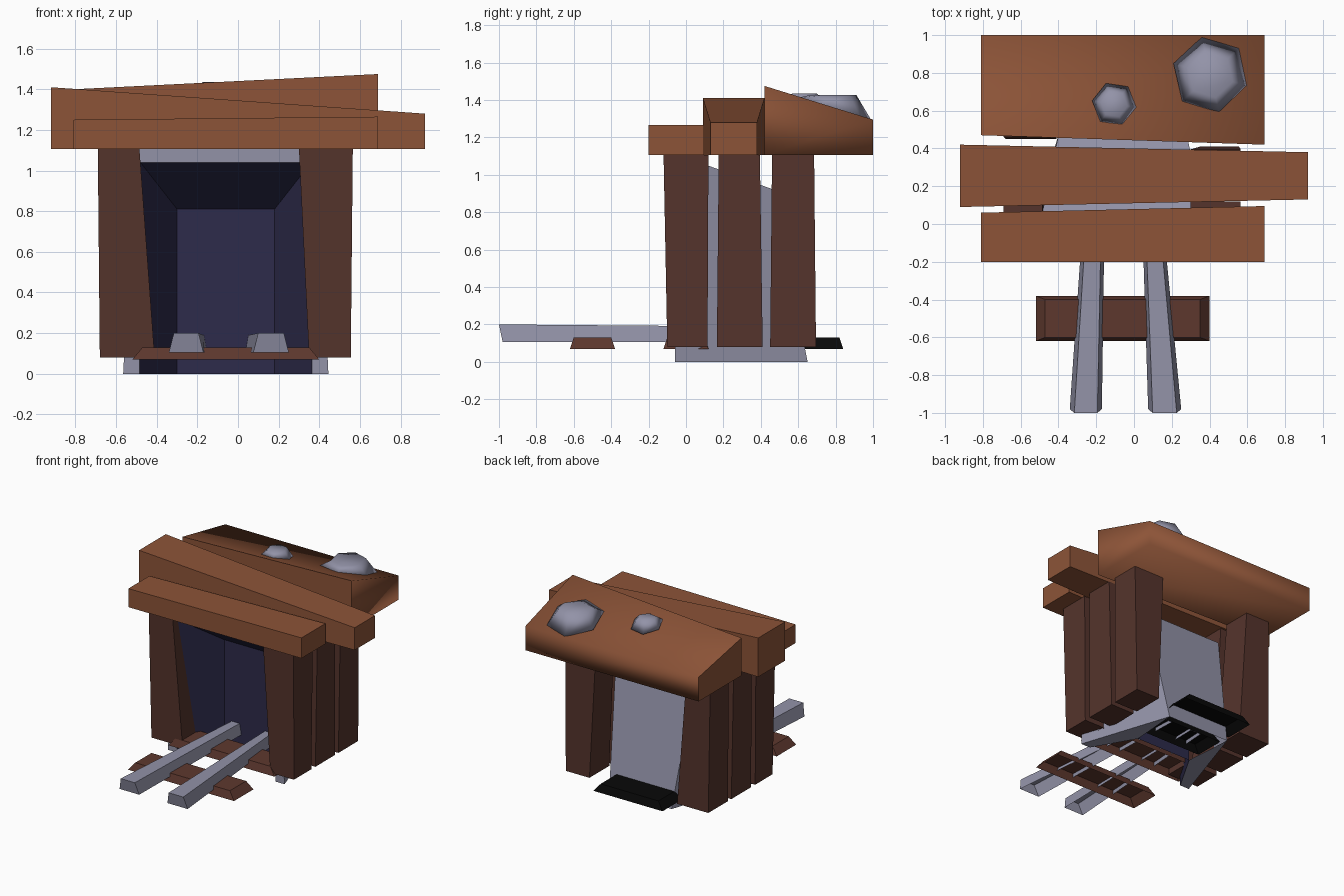
import bpy, bmesh, math

if "Cube" in bpy.data.objects:
    bpy.data.objects.remove(bpy.data.objects["Cube"])


def material(name, rgb):
    m = bpy.data.materials.new(name)
    m.diffuse_color = (*rgb, 1)
    m.use_nodes = True
    m.node_tree.nodes["Principled BSDF"].inputs["Base Color"].default_value = m.diffuse_color
    return m


BEAM = material("warm brown wood", (0.265, 0.088, 0.039))
POST = material("dark brown wood", (0.09, 0.034, 0.025))
TIE = material("reddish brown wood", (0.11, 0.039, 0.027))
GREY = material("grey stone", (0.29, 0.29, 0.39))
NAVY = material("dark navy", (0.026, 0.024, 0.069))
BLACK = material("black wood", (0.0025, 0.0025, 0.0025))


def finish(name, bm, mats, smooth=False):
    me = bpy.data.meshes.new(name)
    bm.to_mesh(me)
    bm.free()
    for m in mats:
        me.materials.append(m)
    for p in me.polygons:
        p.use_smooth = smooth
    ob = bpy.data.objects.new(name, me)
    bpy.context.collection.objects.link(ob)
    return ob


def block(name, low, high, mat, open_bottom=False, smooth=False):
    """Six-sided block from four lower and four upper corners."""
    bm = bmesh.new()
    a = [bm.verts.new(p) for p in low]
    b = [bm.verts.new(p) for p in high]
    bm.faces.new(b)
    for i in range(4):
        j = (i + 1) % 4
        bm.faces.new((a[i], a[j], b[j], b[i]))
    bottom = bm.faces.new(a[::-1])
    bmesh.ops.recalc_face_normals(bm, faces=bm.faces)
    if open_bottom:
        bm.faces.remove(bottom)
    return finish(name, bm, [mat], smooth)


def rect(x0, x1, y0, y1, z):
    return [(x0, y0, z), (x1, y0, z), (x1, y1, z), (x0, y1, z)]


# Roof beams: plan corners (left front, right front, right back, left back) and top heights
def beam(name, x0, x1, ys, zs, smooth=False):
    plan = list(zip((x0, x1, x1, x0), ys))
    return block(name, [(x, y, 1.105) for x, y in plan],
                 [(x, y, z) for (x, y), z in zip(plan, zs)], BEAM, smooth=smooth)


beam("front_roof_beam", -0.81, 0.69, (-0.2, -0.2, 0.095, 0.06), (1.25, 1.265, 1.265, 1.25))
beam("middle_roof_beam", -0.92, 0.92, (0.09, 0.13, 0.38, 0.42), (1.41, 1.28, 1.28, 1.41))
slab = beam("back_roof_slab", -0.81, 0.69, (0.47, 0.42, 1.0, 1.0),
            (1.40, 1.475, 1.295, 1.295), True)
# the front and left end of the slab keep hard edges, the rest is soft
for e in slab.data.edges:
    if any(set(e.vertices) <= s for s in ({0, 1, 4, 5}, {0, 3, 4, 7})):
        e.use_edge_sharp = True

# Side posts, three on each side, slightly tapered
post_y = [(-0.10, 0.115, -0.12, 0.12), (0.165, 0.41, 0.175, 0.395), (0.45, 0.695, 0.46, 0.685)]
for i, (b0, b1, t0, t1) in enumerate(post_y):
    block(f"left_post_{i + 1}", rect(-0.68, -0.41, b0, b1, 0.08),
          rect(-0.69, -0.485, t0, t1, 1.105), POST)
    block(f"right_post_{i + 1}", rect(0.35, 0.555, b0, b1, 0.08),
          rect(0.30, 0.565, t0, t1, 1.105), POST)

# Tunnel shell: tapering, with a sloping back and a shallow dark recess in front
CX = -0.06


def arch(bm, low_w, top_w, z, low_y, top_y):
    return [bm.verts.new((CX + x, y, h)) for x, y, h in
            ((-low_w, low_y, 0), (-top_w, top_y, z), (top_w, top_y, z), (low_w, low_y, 0))]


bm = bmesh.new()
of = arch(bm, 0.505, 0.45, 1.115, -0.06, -0.06)
ob = arch(bm, 0.27, 0.34, 0.92, 0.65, 0.47)
nf = arch(bm, 0.425, 0.42, 1.04, -0.06, -0.06)
nb = arch(bm, 0.24, 0.24, 0.81, 0.26, 0.26)
inner = []
for j in range(3):
    k = j + 1
    bm.faces.new((of[j], of[k], ob[k], ob[j]))
    bm.faces.new((of[j], of[k], nf[k], nf[j]))
    inner.append(bm.faces.new((nf[j], nf[k], nb[k], nb[j])))
bm.faces.new(ob)
inner.append(bm.faces.new(nb))
for j in (0, 3):
    bm.faces.new((of[j], nf[j], nb[j], ob[j]))
under = bm.faces.new((ob[0], nb[0], nb[3], ob[3]))
for f in inner:
    f.material_index = 1
bmesh.ops.recalc_face_normals(bm, faces=bm.faces)
bm.faces.remove(under)  # hollow behind the recess
finish("tunnel_shell", bm, [GREY, NAVY])

# Rails: trapezoid section, converging and running through the recess wall
Y1 = 0.46
for name, fo, fi, bo, bi in (("left_rail", -0.34, -0.17, -0.24, -0.15),
                             ("right_rail", 0.25, 0.075, 0.11, 0.03)):
    s = 0.024 if fo < 0 else -0.024
    low = [(fo, -0.98, 0.105), (fi, -0.98, 0.105), (bi, Y1, 0.105), (bo, Y1, 0.105)]
    high = [(fo + s, -1.0, 0.2), (fi - s, -1.0, 0.2),
            (bi - s * 0.6, Y1, 0.188), (bo + s * 0.6, Y1, 0.188)]
    if fo > 0:
        low, high = ([q[1], q[0], q[3], q[2]] for q in (low, high))
    block(name, low, high, GREY, open_bottom=True)

# Sleepers with sloping sides, hollow underneath
for i, (y, cx, w, mat) in enumerate([(-0.5, -0.06, 0.46, TIE), (0.0, -0.06, 0.46, TIE),
                                     (0.39, -0.08, 0.30, BLACK), (0.72, -0.085, 0.30, BLACK)]):
    block(f"sleeper_{i + 1}", rect(cx - w, cx + w, y - 0.12, y + 0.12, 0.07),
          rect(cx - w + 0.05, cx + w - 0.05, y - 0.1, y + 0.1, 0.13), mat, open_bottom=True)


# Rounded stones on the slab: lower ring follows the slope, upper ring is level
def stone(name, x, y, r, slab_z, slope, top, turn):
    bm = bmesh.new()
    rings = []
    for rr, tilt in ((r, True), (r * 0.6, False)):
        ring = []
        for i in range(6):
            a = turn + i * math.tau / 6
            dy = rr * math.sin(a)
            z = slab_z - 0.005 - slope * dy if tilt else top
            ring.append(bm.verts.new((x + rr * math.cos(a), y + dy, z)))
        rings.append(ring)
    for i in range(6):
        j = (i + 1) % 6
        bm.faces.new((rings[0][i], rings[0][j], rings[1][j], rings[1][i]))
    bm.faces.new(rings[1])
    bm.faces.new(rings[0][::-1])
    bmesh.ops.recalc_face_normals(bm, faces=bm.faces)
    finish(name, bm, [GREY], smooth=True)


stone("large_stone", 0.405, 0.79, 0.205, 1.357, 0.29, 1.428, 0.75)
stone("small_stone", -0.105, 0.635, 0.118, 1.387, 0.25, 1.435, 0.9)
